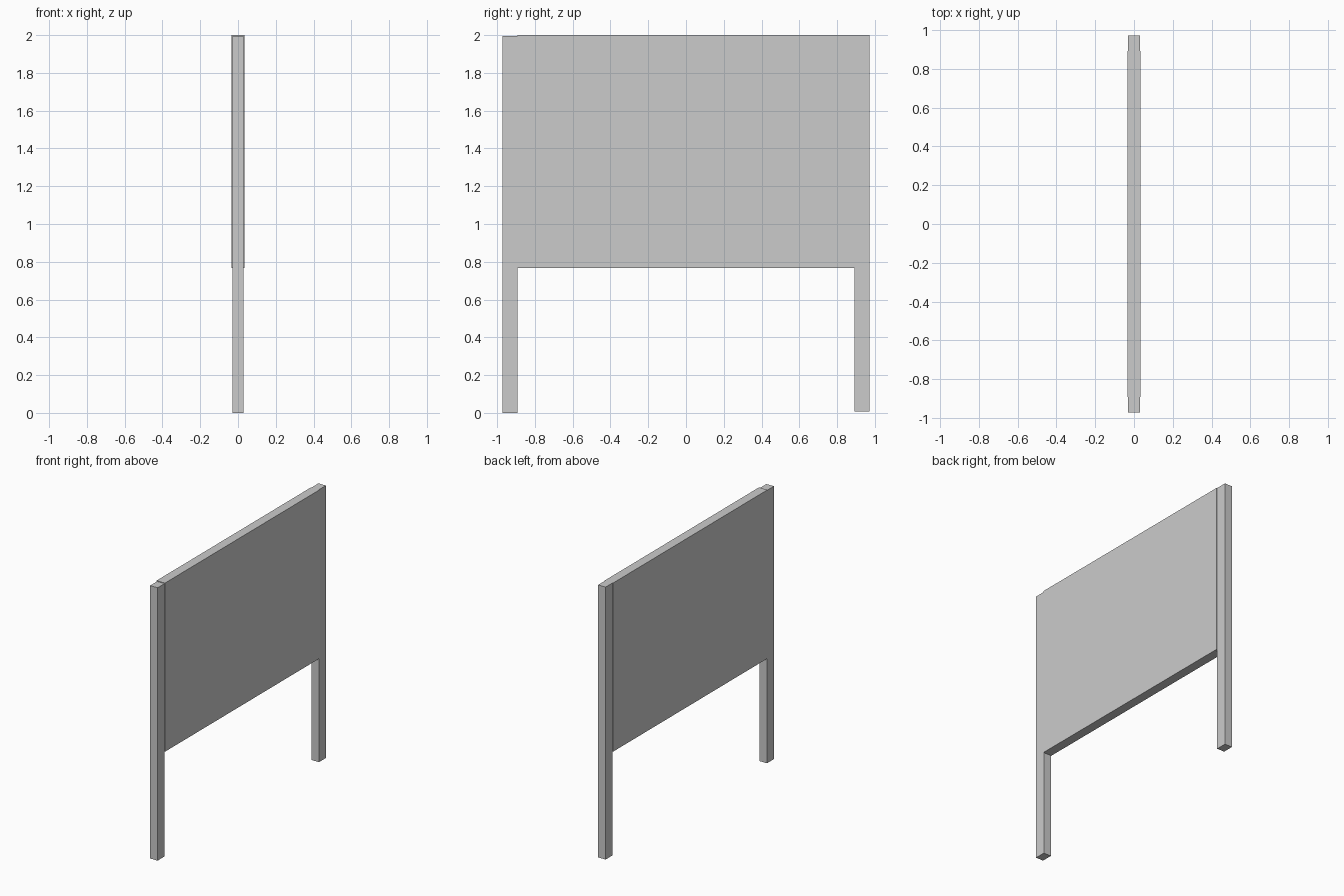
import bpy

if "Cube" in bpy.data.objects:
    bpy.data.objects.remove(bpy.data.objects["Cube"])


def box(name, x, y, z):
    """Add a box spanning the given (min, max) ranges."""
    ranges = (x, y, z)
    bpy.ops.mesh.primitive_cube_add(size=1, location=[(a + b) / 2 for a, b in ranges])
    obj = bpy.context.object
    obj.name = name
    obj.scale = [b - a for a, b in ranges]
    bpy.ops.object.transform_apply(location=False, rotation=False, scale=True)
    return obj


# Upright posts, the rear one set very slightly higher
box("front_post", (-0.03, 0.03), (-0.972, -0.892), (0.0, 1.995))
box("rear_post", (-0.03, 0.03), (0.892, 0.972), (0.008, 2.0))

# Board between the posts, a touch thicker than them
box("board_panel", (-0.034, 0.034), (-0.892, 0.892), (0.767, 2.0))
